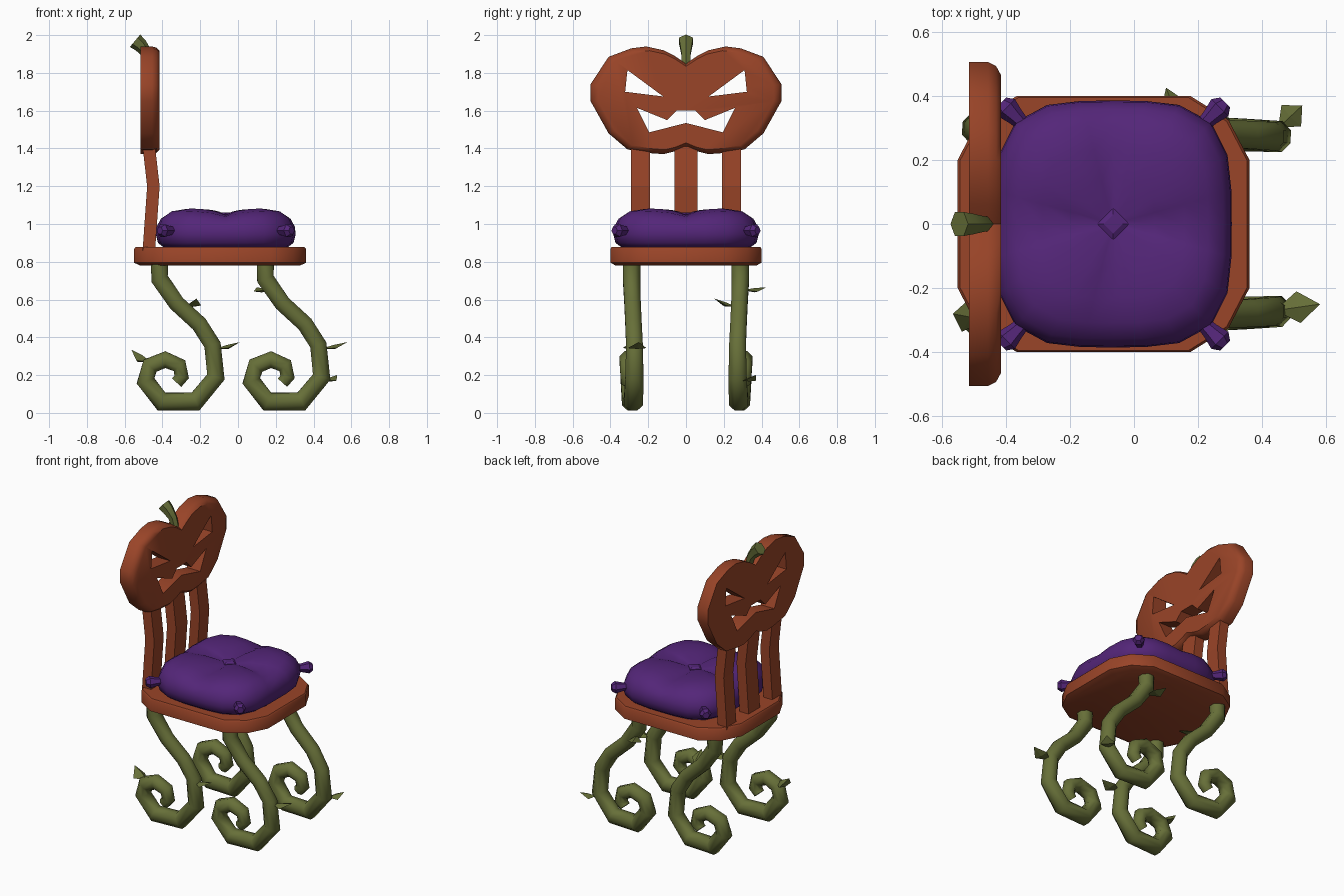
import bpy, bmesh, math
from mathutils import Vector

if "Cube" in bpy.data.objects:
    bpy.data.objects.remove(bpy.data.objects["Cube"])


def material(name, rgb):
    m = bpy.data.materials.new(name)
    m.diffuse_color = (*rgb, 1)
    m.use_nodes = True
    m.node_tree.nodes["Principled BSDF"].inputs["Base Color"].default_value = m.diffuse_color
    return m


ORANGE = material("pumpkin orange", (0.32, 0.058, 0.021))
PURPLE = material("cushion purple", (0.088, 0.019, 0.19))
GREEN = material("vine green", (0.135, 0.16, 0.04))


def make(name, verts, faces, mat, smooth=None):
    me = bpy.data.meshes.new(name)
    me.from_pydata([tuple(v) for v in verts], [], faces)
    bm = bmesh.new()
    bm.from_mesh(me)
    bmesh.ops.recalc_face_normals(bm, faces=bm.faces)
    bm.to_mesh(me)
    bm.free()
    ob = bpy.data.objects.new(name, me)
    bpy.context.collection.objects.link(ob)
    me.materials.append(mat)
    if smooth:
        smooth_by(ob, smooth)
    return ob


def select(ob):
    bpy.ops.object.select_all(action='DESELECT')
    ob.select_set(True)
    bpy.context.view_layer.objects.active = ob


def smooth_by(ob, deg):
    select(ob)
    bpy.ops.object.shade_smooth_by_angle(angle=math.radians(deg))


def loft(name, rings, mat, smooth=None):
    """Skin equal-length rings and cap both ends."""
    n = len(rings[0])
    verts = [v for r in rings for v in r]
    faces = [(i * n + j, i * n + (j + 1) % n, (i + 1) * n + (j + 1) % n, (i + 1) * n + j)
             for i in range(len(rings) - 1) for j in range(n)]
    faces += [tuple(range(n)), tuple(range((len(rings) - 1) * n, len(rings) * n))]
    return make(name, verts, faces, mat, smooth)


def tube(name, path, radii, mat, sides=8):
    """Round tube along a path lying roughly in an x-z plane."""
    pts = [Vector(p) for p in path]
    rings = []
    for i, p in enumerate(pts):
        t = (pts[min(i + 1, len(pts) - 1)] - pts[max(i - 1, 0)]).normalized()
        side = (Vector((0, 1, 0)) - t * t.y).normalized()
        up = side.cross(t)
        rings.append([p + radii[i] * (side * math.cos(a) + up * math.sin(a))
                      for a in (2 * math.pi * (k + 0.5) / sides for k in range(sides))])
    return loft(name, rings, mat, 50)


def mirrored(half):
    """Close a right-hand outline that starts and ends on the centre line."""
    return half + [(-y, z) for y, z in half[-2:0:-1]]


# Pumpkin backrest: flat back, rounded front
outline = mirrored([(0, 1.85), (.06, 1.89), (.12, 1.92), (.21, 1.94), (.29, 1.93), (.41, 1.885),
                    (.505, 1.74), (.505, 1.65), (.41, 1.48), (.31, 1.395), (.19, 1.375),
                    (.12, 1.37), (.06, 1.385), (0, 1.41)])
rings = [[(x, y * s, 1.66 + (z - 1.66) * s) for y, z in outline]
         for x, s in ((-.515, 1), (-.455, 1), (-.43, .975), (-.415, .92))]
pumpkin = loft("pumpkin_backrest", rings, ORANGE)

# Carved face
eye = [(.31, 1.815), (.322, 1.70), (.12, 1.675)]
mouth = mirrored([(0, 1.60), (.05, 1.60), (.10, 1.55), (.26, 1.615), (.195, 1.485), (0, 1.535)])
for shape in (eye, [(-y, z) for y, z in eye], mouth):
    cutter = loft("face_cutter", [[(x, y, z) for y, z in shape] for x in (-.7, -.3)], ORANGE)
    cutter.hide_render = True
    mod = pumpkin.modifiers.new("carve", 'BOOLEAN')
    mod.operation, mod.solver, mod.object = 'DIFFERENCE', 'EXACT', cutter
    select(pumpkin)
    bpy.ops.object.modifier_apply(modifier=mod.name)
    bpy.data.objects.remove(cutter)
smooth_by(pumpkin, 40)

# Stem
tube("stem", [(-.46, 0, 1.83), (-.48, 0, 1.90), (-.515, 0, 1.945), (-.545, 0, 1.97)],
     [.025, .028, .037, .043], GREEN, 6)

# Back slats with a slight bend
for name, y, w in (("left_slat", -.24, .05), ("middle_slat", 0, .06), ("right_slat", .24, .05)):
    loft(name, [[(x + dx, y + dy, z) for dx, dy in ((-.033, -w), (.033, -w), (.033, w), (-.033, w))]
                for x, z in ((-.472, .86), (-.448, 1.2), (-.472, 1.41))], ORANGE)

# Seat board
quarter = [(.455, .2), (.39, .325), (.27, .4)]
plan = quarter + [(-x, y) for x, y in quarter[::-1]]
plan += [(-x, -y) for x, y in plan]
loft("seat", [[(-.095 + x * s, y * s, z) for x, y in plan]
              for s, z in ((.93, .78), (1, .795), (1, .868), (.985, .877))], ORANGE, 40)

# Cushion with four soft lobes
N, CX = 24, -.065
rings = []
for s, z, lobe in ((.88, .875, 0), (.97, .90, 0), (1, .945, 0), (.99, .985, 0), (.93, 1.015, .02),
                   (.8, 1.04, .03), (.6, 1.047, .035), (.35, 1.047, .03), (.12, 1.047, .005), (.02, 1.045, 0)):
    ring = []
    for k in range(N):
        a = 2 * math.pi * k / N
        c, d = math.cos(a), math.sin(a)
        r = (abs(c) ** 3.6 + abs(d) ** 3.6) ** (-1 / 3.6) * s
        ring.append((CX + .37 * r * c, .385 * r * d, z + lobe * abs(math.sin(2 * a)) ** .7))
    rings.append(ring)
loft("cushion", rings, PURPLE, 60)

# Cushion button and corner knots
loft("cushion_button", [[(CX + r * math.cos(k * math.pi / 2), r * math.sin(k * math.pi / 2), z)
                         for k in range(4)] for r, z in ((.05, 1.03), (.05, 1.052), (.03, 1.06))], PURPLE)
for sx in (-1, 1):
    for sy in (-1, 1):
        d = Vector((sx * .7, sy * .7, 0))
        c = Vector((CX + sx * .27, sy * .30, .965))
        side = Vector((-d.y, d.x, 0))
        loft("corner_knot", [[c + d * t + r * (side * math.cos(a) + Vector((0, 0, math.sin(a))))
                              for a in (k * math.pi / 3 for k in range(6))]
                             for t, r in ((0, .02), (.05, .028), (.09, .038), (.113, .022))], PURPLE, 40)

# Curled vine legs: (x, z, sideways sway)
vine = [(.145, .80, 0), (.145, .71, 0), (.235, .58, -.005), (.355, .47, -.01), (.425, .36, -.015),
        (.443, .19, -.015), (.335, .06, -.01), (.155, .06, 0), (.07, .17, .01), (.095, .25, .015),
        (.175, .282, .02), (.25, .25, .02), (.262, .19, .02), (.235, .16, .02)]
radii = [.05, .05, .047, .047, .048, .052, .055, .055, .052, .05, .048, .045, .042, .036]
for end, dx in (("front", 0), ("back", -.56)):
    for side, sy in (("left", -1), ("right", 1)):
        tube(f"{end}_{side}_leg", [(x + dx, sy * (.288 + w), z) for x, z, w in vine], radii, GREEN)


# Small pointed leaves on the vines
def leaf(a, b, w, sag=.015):
    a, b = Vector(a), Vector(b)
    d = (b - a).normalized()
    s = d.cross(Vector((0, 0, 1))).normalized() * w
    n = s.cross(d).normalized() * sag
    m = a.lerp(b, .5) - n
    make("leaf", [a, m + s, b, m - s, m + n * 1.2, m - n * .3],
         [(0, 1, 4), (1, 2, 4), (2, 3, 4), (3, 0, 4), (0, 5, 1), (1, 5, 2), (2, 5, 3), (3, 5, 0)], GREEN)


leaf((.44, -.27, .34), (.58, -.25, .375), .05)
leaf((.45, .30, .17), (.525, .37, .20), .045)
leaf((.15, .30, .65), (.10, .425, .665), .045)
leaf((-.25, .27, .56), (-.22, .15, .605), .04)
leaf((-.12, -.28, .34), (.01, -.29, .375), .05)
leaf((-.46, -.30, .27), (-.565, -.28, .335), .05, .03)
